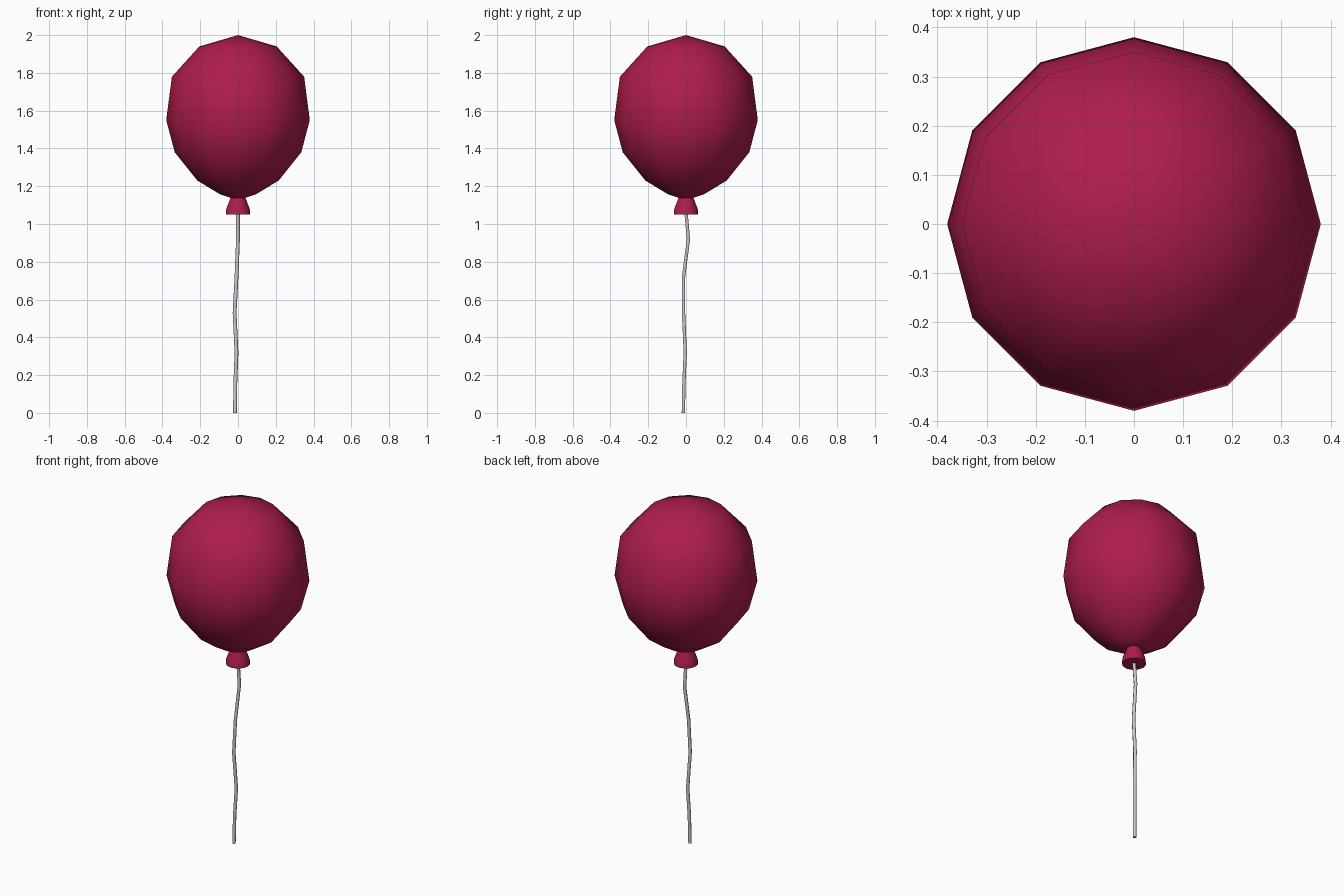
import bpy, bmesh
from math import radians, pi
from mathutils import Vector

if "Cube" in bpy.data.objects:
    bpy.data.objects.remove(bpy.data.objects["Cube"])

red = bpy.data.materials.new("balloon_red")
red.diffuse_color = (0.42, 0.012, 0.07, 1)
red.use_nodes = True
red.node_tree.nodes["Principled BSDF"].inputs["Base Color"].default_value = red.diffuse_color


def lathe(name, profile, sides, angle):
    """Spin an (r, z) profile around the z axis."""
    bm = bmesh.new()
    verts = [bm.verts.new((r, 0, z)) for r, z in profile]
    edges = [bm.edges.new(pair) for pair in zip(verts, verts[1:])]
    bmesh.ops.spin(bm, geom=verts + edges, cent=(0, 0, 0), axis=(0, 0, 1),
                   angle=2 * pi, steps=sides)
    bmesh.ops.remove_doubles(bm, verts=bm.verts, dist=0.0005)
    bmesh.ops.recalc_face_normals(bm, faces=bm.faces)
    mesh = bpy.data.meshes.new(name)
    bm.to_mesh(mesh)
    bm.free()
    mesh.materials.append(red)
    obj = bpy.data.objects.new(name, mesh)
    bpy.context.collection.objects.link(obj)
    bpy.ops.object.select_all(action='DESELECT')
    obj.select_set(True)
    bpy.context.view_layer.objects.active = obj
    bpy.ops.object.shade_smooth_by_angle(angle=radians(angle))
    return obj


# Inflated body
lathe("balloon", [(0, 2.0), (0.205, 1.94), (0.35, 1.78), (0.38, 1.55),
                  (0.335, 1.38), (0.215, 1.23), (0.095, 1.157),
                  (0.037, 1.138), (0, 1.138)], 12, 50)

# Tied neck
lathe("neck", [(0, 1.145), (0.037, 1.145), (0.062, 1.08), (0.065, 1.05),
               (0, 1.05)], 12, 50)

# Hanging string
path = [(0, 0, 1.06), (0, 0.013, 0.92), (-0.008, -0.013, 0.72),
        (-0.018, -0.013, 0.53), (-0.008, -0.004, 0.32),
        (-0.014, -0.011, 0.16), (-0.016, -0.014, 0)]
curve = bpy.data.curves.new("string", 'CURVE')
curve.dimensions = '3D'
curve.bevel_depth = 0.01
curve.bevel_resolution = 1
curve.use_fill_caps = True
spline = curve.splines.new('POLY')
spline.points.add(len(path) - 1)
for point, co in zip(spline.points, path):
    point.co = (*co, 1)
string = bpy.data.objects.new("string", curve)
bpy.context.collection.objects.link(string)
